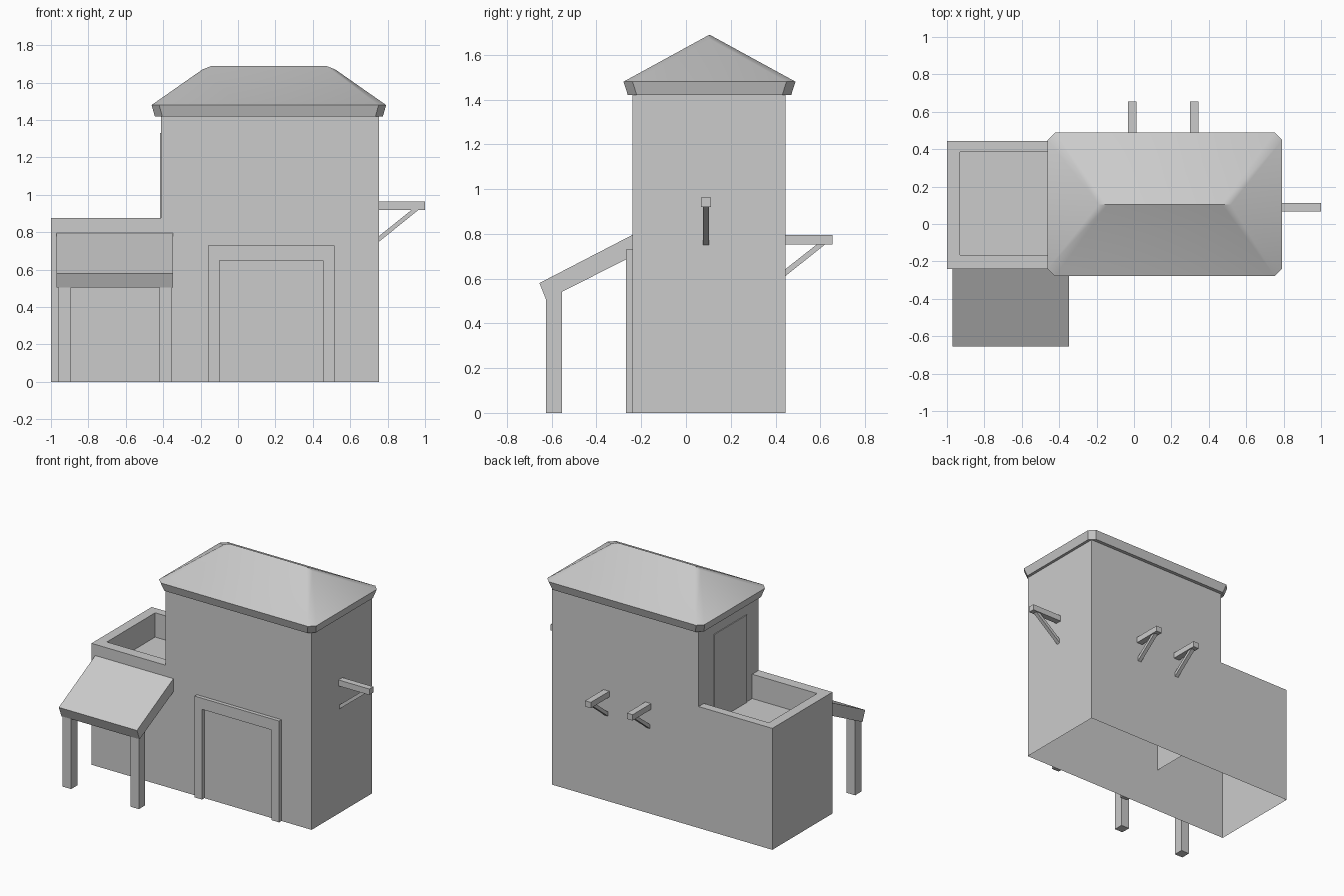
import bpy, bmesh
from mathutils import Vector

if "Cube" in bpy.data.objects:
    bpy.data.objects.remove(bpy.data.objects["Cube"])


def finish(name, bm):
    me = bpy.data.meshes.new(name)
    bm.to_mesh(me)
    bm.free()
    ob = bpy.data.objects.new(name, me)
    bpy.context.collection.objects.link(ob)
    return ob


def face(bm, pts, out):
    """Add one face whose normal looks towards 'out'."""
    f = bm.faces.new([bm.verts.new(p) for p in pts])
    f.normal_update()
    if f.normal.dot(Vector(out)) < 0:
        f.normal_flip()
    return f


def prism(name, profile, axis, a, b):
    """Extrude a 2D profile along x (profile = y,z) or y (profile = x,z)."""
    bm = bmesh.new()
    place = (lambda t, p: (t, *p)) if axis == 'x' else (lambda t, p: (p[0], t, p[1]))
    ends = [[bm.verts.new(place(t, p)) for p in profile] for t in (a, b)]
    n = len(profile)
    for e in ends:
        bm.faces.new(e)
    for i in range(n):
        j = (i + 1) % n
        bm.faces.new((ends[0][i], ends[0][j], ends[1][j], ends[1][i]))
    bmesh.ops.recalc_face_normals(bm, faces=bm.faces)
    return finish(name, bm)


def box(name, x0, x1, y0, y1, z0, z1):
    return prism(name, [(x0, z0), (x1, z0), (x1, z1), (x0, z1)], 'y', y0, y1)


L, T, R = -1.0, -0.412, 0.755       # left end, tower left wall, right end
F, B = -0.24, 0.445                 # front and back walls
LOW, TOP, FLOOR = 0.875, 1.43, 0.70

# House walls: hollow shell, open underneath, with sunken terrace
bm = bmesh.new()
outline = [(L, 0), (R, 0), (R, TOP), (T, TOP), (T, LOW), (L, LOW)]
for y, d in ((F, -1), (B, 1)):
    face(bm, [(x, y, z) for x, z in outline], (0, d, 0))
for x, z0, z1, d in ((L, 0, LOW, -1), (R, 0, TOP, 1), (T, 0.32, TOP, -1)):
    face(bm, [(x, F, z0), (x, B, z0), (x, B, z1), (x, F, z1)], (d, 0, 0))
outer = [(T, F), (L, F), (L, B), (T, B)]
inner = [(T, -0.165), (-0.93, -0.165), (-0.93, 0.385), (T, 0.385)]
inward = [(0, 1, 0), (1, 0, 0), (0, -1, 0)]
for i in range(3):
    p, q, r, s = outer[i], outer[i + 1], inner[i + 1], inner[i]
    face(bm, [(*v, LOW) for v in (p, q, r, s)], (0, 0, 1))
    face(bm, [(*s, LOW), (*r, LOW), (*r, FLOOR), (*s, FLOOR)], inward[i])
face(bm, [(*v, FLOOR) for v in inner], (0, 0, 1))
bmesh.ops.remove_doubles(bm, verts=bm.verts, dist=1e-5)
finish("house_walls", bm)

# Hipped roof with clipped corners and a sloping fascia
bm = bmesh.new()
CX, CY, C = 0.165, 0.105, 0.04


def ring(hx, hy, z):
    pts = [(hx, hy - C), (hx - C, hy), (-hx + C, hy), (-hx, hy - C),
           (-hx, -hy + C), (-hx + C, -hy), (hx - C, -hy), (hx, -hy + C)]
    return [bm.verts.new((CX + x, CY + y, z)) for x, y in pts]


low = ring(0.61, 0.365, 1.42)
eave = ring(0.627, 0.384, 1.48)
bm.faces.new(low)
for i in range(8):
    j = (i + 1) % 8
    bm.faces.new((low[i], low[j], eave[j], eave[i]))
r1, e1, r0, e0 = [bm.verts.new((CX + x, CY, z)) for x, z in
                  ((0.305, 1.69), (0.355, 1.67), (-0.305, 1.69), (-0.355, 1.67))]
for f in ((eave[1], eave[2], r0, r1), (eave[5], eave[6], r1, r0),
          (eave[3], eave[4], e0), (eave[7], eave[0], e1),
          (eave[0], eave[1], r1, e1), (eave[2], eave[3], e0, r0),
          (eave[4], eave[5], r0, e0), (eave[6], eave[7], e1, r1)):
    bm.faces.new(f)
bmesh.ops.recalc_face_normals(bm, faces=bm.faces)
roof = finish("roof", bm)
bpy.context.view_layer.objects.active = roof
roof.select_set(True)
bpy.ops.object.shade_smooth_by_angle(angle=0.52)

# Front door frame and terrace door
prism("door_frame", [(-0.16, 0), (-0.10, 0), (-0.10, 0.65), (0.455, 0.65),
                     (0.455, 0), (0.515, 0), (0.515, 0.73), (-0.16, 0.73)],
      'y', -0.267, F)
box("terrace_door", T - 0.006, T, -0.10, 0.27, FLOOR, 1.33)

# Lean-to awning on two posts
prism("awning", [(-0.655, 0.58), (F, 0.795), (F, 0.70), (-0.625, 0.505)],
      'x', -0.97, -0.347)
for i, x in enumerate((-0.96, -0.42)):
    box(f"awning_post_{i}", x, x + 0.067, -0.625, -0.555, 0, 0.54)

# Bracketed beams on the right and back walls
box("side_beam", R, 1.0, 0.067, 0.112, 0.92, 0.963)
prism("side_brace", [(R, 0.75), (R, 0.78), (0.935, 0.925), (0.972, 0.925)],
      'y', 0.075, 0.103)
for i, x in enumerate((-0.01, 0.323)):
    box(f"back_beam_{i}", x - 0.023, x + 0.023, B, 0.655, 0.753, 0.795)
    prism(f"back_brace_{i}", [(B, 0.612), (B, 0.643), (0.59, 0.757), (0.627, 0.757)],
          'x', x - 0.014, x + 0.014)
